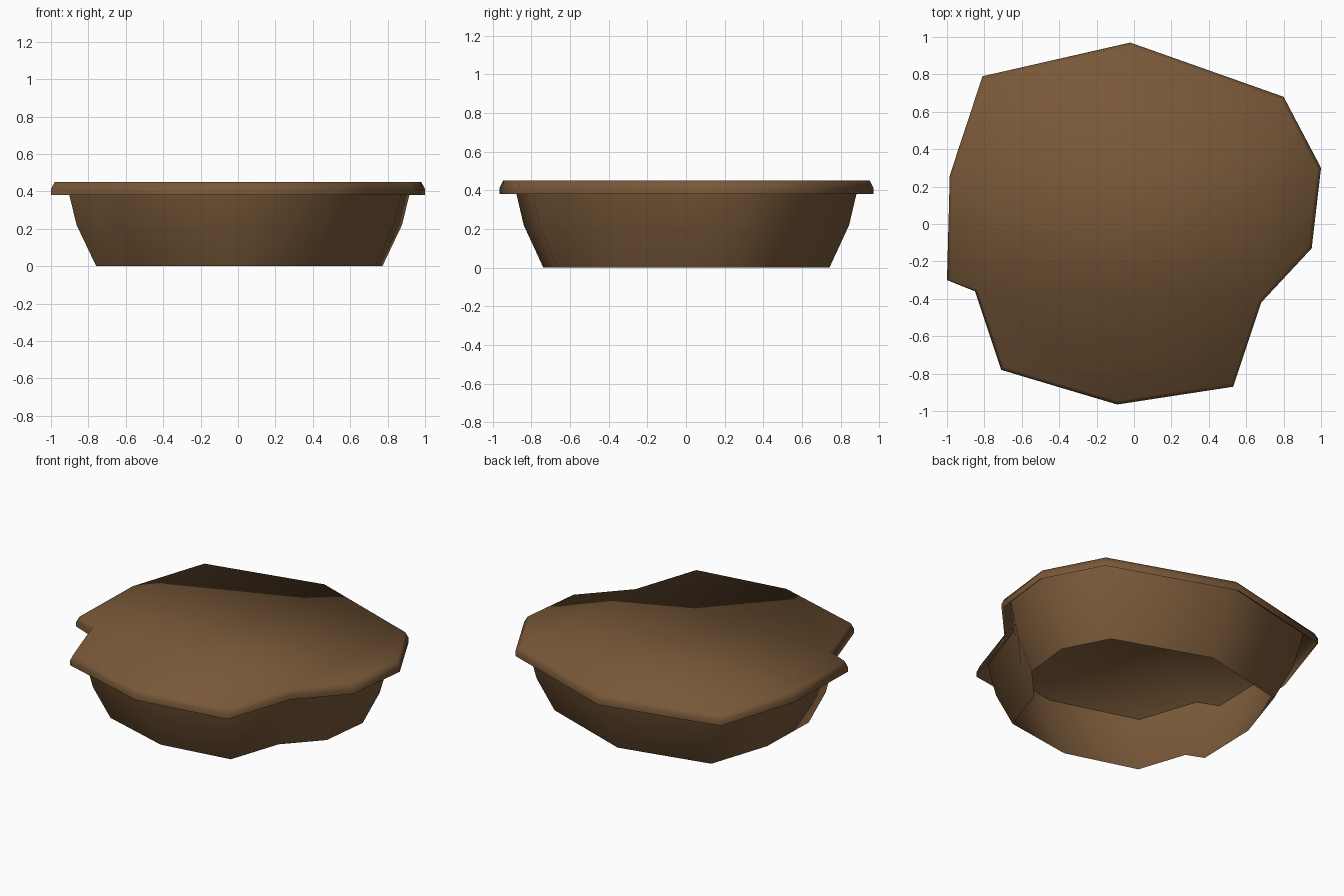
import bpy, bmesh

if "Cube" in bpy.data.objects:
    bpy.data.objects.remove(bpy.data.objects["Cube"])

# irregular outline of the lid, clockwise from the back left
OUTLINE = [(-.81, .79), (-.02, .97), (.80, .68), (1.0, .30), (.95, -.13), (.68, -.42),
           (.53, -.87), (-.09, -.965), (-.71, -.78), (-.85, -.36), (-1.0, -.30), (-.985, .26)]

brown = bpy.data.materials.new("earth brown")
brown.diffuse_color = (0.188, 0.098, 0.040, 1)
brown.use_nodes = True
brown.node_tree.nodes["Principled BSDF"].inputs["Base Color"].default_value = brown.diffuse_color


def loft(name, rings, shift=0.0, top=False):
    """Loft scaled copies of the outline through (scale, z) rings."""
    bm = bmesh.new()
    loops = [[bm.verts.new((x * s + shift, y * s, z)) for x, y in OUTLINE] for s, z in rings]
    n = len(OUTLINE)
    for lo, hi in zip(loops, loops[1:]):
        for i in range(n):
            j = (i + 1) % n
            bm.faces.new((lo[j], lo[i], hi[i], hi[j]))
    if top:
        bm.faces.new(loops[-1][::-1])
    me = bpy.data.meshes.new(name)
    bm.to_mesh(me)
    bm.free()
    me.materials.append(brown)
    ob = bpy.data.objects.new(name, me)
    bpy.context.collection.objects.link(ob)
    bpy.ops.object.select_all(action='DESELECT')
    ob.select_set(True)
    bpy.context.view_layer.objects.active = ob
    bpy.ops.object.shade_smooth_by_angle(angle=1.2)
    return ob


# tapered side wall, open underneath, rising to the lid
loft("side_wall", [(.765, 0), (.87, .22), (.91, .385), (.923, .448)], shift=.007)
# lid with a bevelled edge and a skirt hanging clear of the wall
loft("lid", [(1.0, .38), (1.0, .412), (.98, .45)], top=True)
